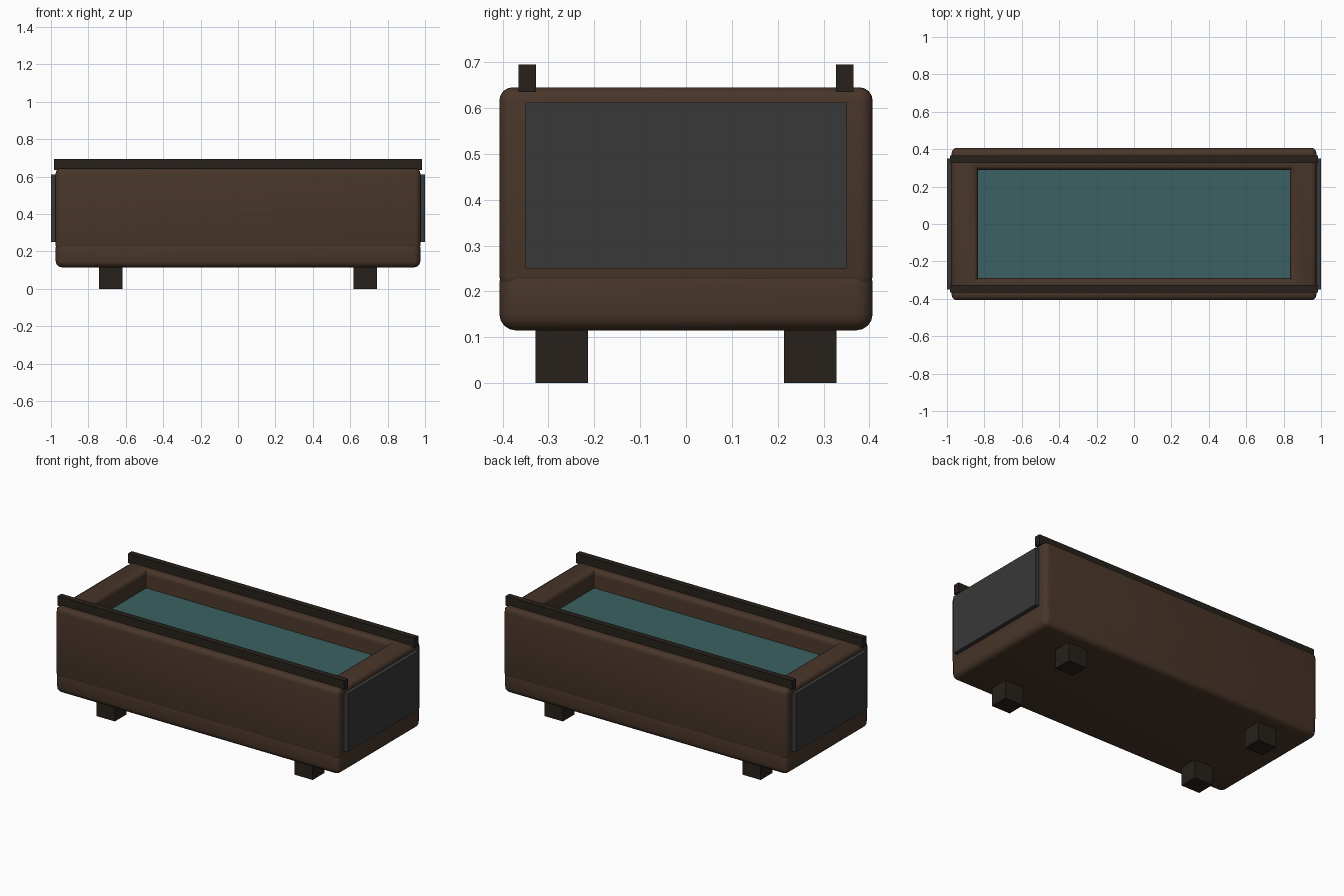
import bpy, bmesh

if "Cube" in bpy.data.objects:
    bpy.data.objects.remove(bpy.data.objects["Cube"])


def material(name, rgb):
    m = bpy.data.materials.new(name)
    m.diffuse_color = (*rgb, 1)
    m.use_nodes = True
    m.node_tree.nodes["Principled BSDF"].inputs["Base Color"].default_value = m.diffuse_color
    return m


WOOD = material("brown_wood", (0.065, 0.036, 0.022))
DARK = material("dark_wood", (0.020, 0.015, 0.011))
SLATE = material("slate_panel", (0.040, 0.040, 0.040))
TEAL = material("teal_surface", (0.045, 0.120, 0.125))


def finish(bm, name, mat, smooth=False):
    bmesh.ops.recalc_face_normals(bm, faces=bm.faces)
    mesh = bpy.data.meshes.new(name)
    bm.to_mesh(mesh)
    bm.free()
    ob = bpy.data.objects.new(name, mesh)
    bpy.context.collection.objects.link(ob)
    mesh.materials.append(mat)
    if smooth:
        bpy.ops.object.select_all(action='DESELECT')
        ob.select_set(True)
        bpy.context.view_layer.objects.active = ob
        bpy.ops.object.shade_smooth_by_angle(angle=0.6)
    return ob


def box_bm(lo, hi):
    bm = bmesh.new()
    bmesh.ops.create_cube(bm, size=1)
    for v in bm.verts:
        for i in range(3):
            v.co[i] = lo[i] if v.co[i] < 0 else hi[i]
    return bm


def round_edges(bm, edges, r):
    bmesh.ops.bevel(bm, geom=edges, offset=r, segments=4, profile=0.5, affect='EDGES')


def box(name, lo, hi, mat, r=0):
    bm = box_bm(lo, hi)
    if r:
        round_edges(bm, bm.edges[:], r)
    return finish(bm, name, mat, r > 0)


# Rounded base slab
box("base", (-0.975, -0.407, 0.115), (0.975, 0.407, 0.255), WOOD, 0.035)

# Trough body: rounded box with a sunken rectangular opening
bm = box_bm((-0.975, -0.407, 0.205), (0.975, 0.407, 0.645))
outer = bm.edges[:]
top = max(bm.faces, key=lambda f: f.calc_center_median().z)
bmesh.ops.inset_individual(bm, faces=[top], thickness=0.1)
for v in top.verts:
    v.co.x = 0.834 if v.co.x > 0 else -0.834
    v.co.y = 0.29 if v.co.y > 0 else -0.29
rim = top.edges[:]
pit = bmesh.ops.extrude_face_region(bm, geom=[top])
for v in [g for g in pit["geom"] if isinstance(g, bmesh.types.BMVert)]:
    v.co.z = 0.27
if top.is_valid:
    bmesh.ops.delete(bm, geom=[top], context='FACES_ONLY')
rim = [e for e in bm.edges if all(abs(v.co.z - 0.645) < 1e-4 and abs(v.co.y) < 0.3
                                  for v in e.verts)]
outer = [e for e in bm.edges if all(abs(v.co.y) > 0.4 for v in e.verts)]
round_edges(bm, outer + rim, 0.028)
finish(bm, "trough", WOOD, True)

# Filling surface inside the opening
box("filling", (-0.836, -0.292, 0.275), (0.836, 0.292, 0.535), TEAL)

for s, side in ((-1, "left"), (1, "right")):
    # End panels
    x0, x1 = sorted((s * 0.96, s * 1.0))
    box(side + "_end_panel", (x0, -0.35, 0.25), (x1, 0.35, 0.612), SLATE)
    # Legs
    for t, end in ((-1, "front"), (1, "back")):
        x, y = s * 0.68, t * 0.271
        box(f"{end}_{side}_leg", (x - 0.063, y - 0.057, 0),
            (x + 0.063, y + 0.057, 0.13), DARK)

# Long rails on the rim
for t, end in ((-1, "front"), (1, "back")):
    y = t * 0.346
    box(end + "_rail", (-0.985, y - 0.019, 0.635), (0.985, y + 0.019, 0.695), DARK)
